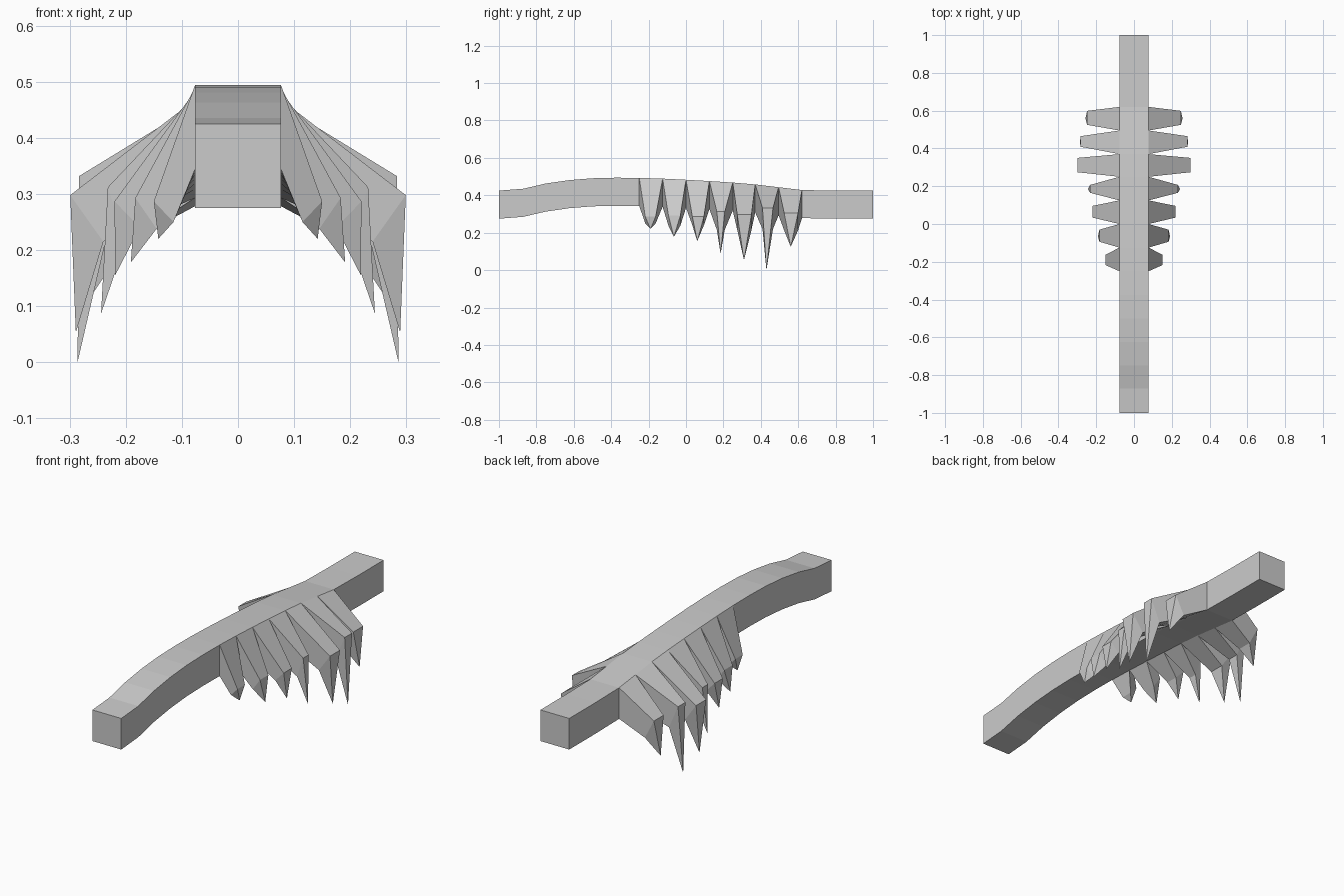
import bpy, bmesh

if "Cube" in bpy.data.objects:
    bpy.data.objects.remove(bpy.data.objects["Cube"])

HALF, DEPTH = 0.077, 0.15
# Spine top profile (y, z)
TOP = [(-1, .425), (-.87, .435), (-.75, .463), (-.625, .481), (-.5, .491),
       (-.375, .494), (-.25, .493), (-.125, .489), (0, .483), (.125, .476),
       (.25, .468), (.37, .458), (.495, .443), (.62, .428), (.8, .425), (1, .425)]


def make_object(name, verts, faces, mirror=False):
    mesh = bpy.data.meshes.new(name)
    bm = bmesh.new()
    vs = [bm.verts.new(v) for v in verts]
    for f in faces:
        bm.faces.new([vs[i] for i in f])
    bmesh.ops.recalc_face_normals(bm, faces=bm.faces[:])
    bm.to_mesh(mesh)
    bm.free()
    ob = bpy.data.objects.new(name, mesh)
    bpy.context.collection.objects.link(ob)
    if mirror:
        ob.modifiers.new("mirror", 'MIRROR').use_mirror_merge = False
    return ob


def bridge(a, b):
    return [(a + i, a + (i + 1) % 4, b + (i + 1) % 4, b + i) for i in range(4)]


# Spine: rectangular section swept along the arched profile
verts, faces = [], []
for y, z in TOP:
    verts += [(-HALF, y, z), (HALF, y, z), (HALF, y, z - DEPTH), (-HALF, y, z - DEPTH)]
n = len(TOP)
for i in range(n - 1):
    faces += bridge(4 * i, 4 * i + 4)
faces += [(0, 1, 2, 3), tuple(range(4 * n - 4, 4 * n))]
make_object("spine", verts, faces)

# Ribs: knee centre y, half width, outer knee (x, z), inner knee (x, z), tip (x, y, z)
RIBS = [
    (-.190, .028, (.150, .287), (.115, .250), (.142, -.190, .220)),
    (-.062, .032, (.183, .293), (.145, .238), (.191, -.065, .178)),
    (.065, .031, (.220, .287), (.175, .240), (.219, .060, .155)),
    (.186, .021, (.232, .312), (.200, .215), (.244, .185, .087)),
    (.312, .038, (.299, .298), (.240, .215), (.289, .310, .053)),
    (.437, .028, (.283, .332), (.235, .220), (.286, .430, .000)),
    (.562, .037, (.248, .305), (.200, .212), (.257, .560, .125)),
]
for k, (cy, h, (ox, oz), (ix, iz), tip) in enumerate(RIBS):
    (y0, z0), (y1, z1) = TOP[6 + k], TOP[7 + k]
    base = [(HALF, y0, z0), (HALF, y1, z1), (HALF, y1, z1 - DEPTH), (HALF, y0, z0 - DEPTH)]
    knee = [(ox, cy - h, oz), (ox, cy + h, oz), (ix, cy + h, iz), (ix, cy - h, iz)]
    spike = [(4 + i, 4 + (i + 1) % 4, 8) for i in range(4)]
    make_object(f"rib_pair_{k + 1}", base + knee + [tip],
                [(0, 1, 2, 3)] + bridge(0, 4) + spike, mirror=True)
